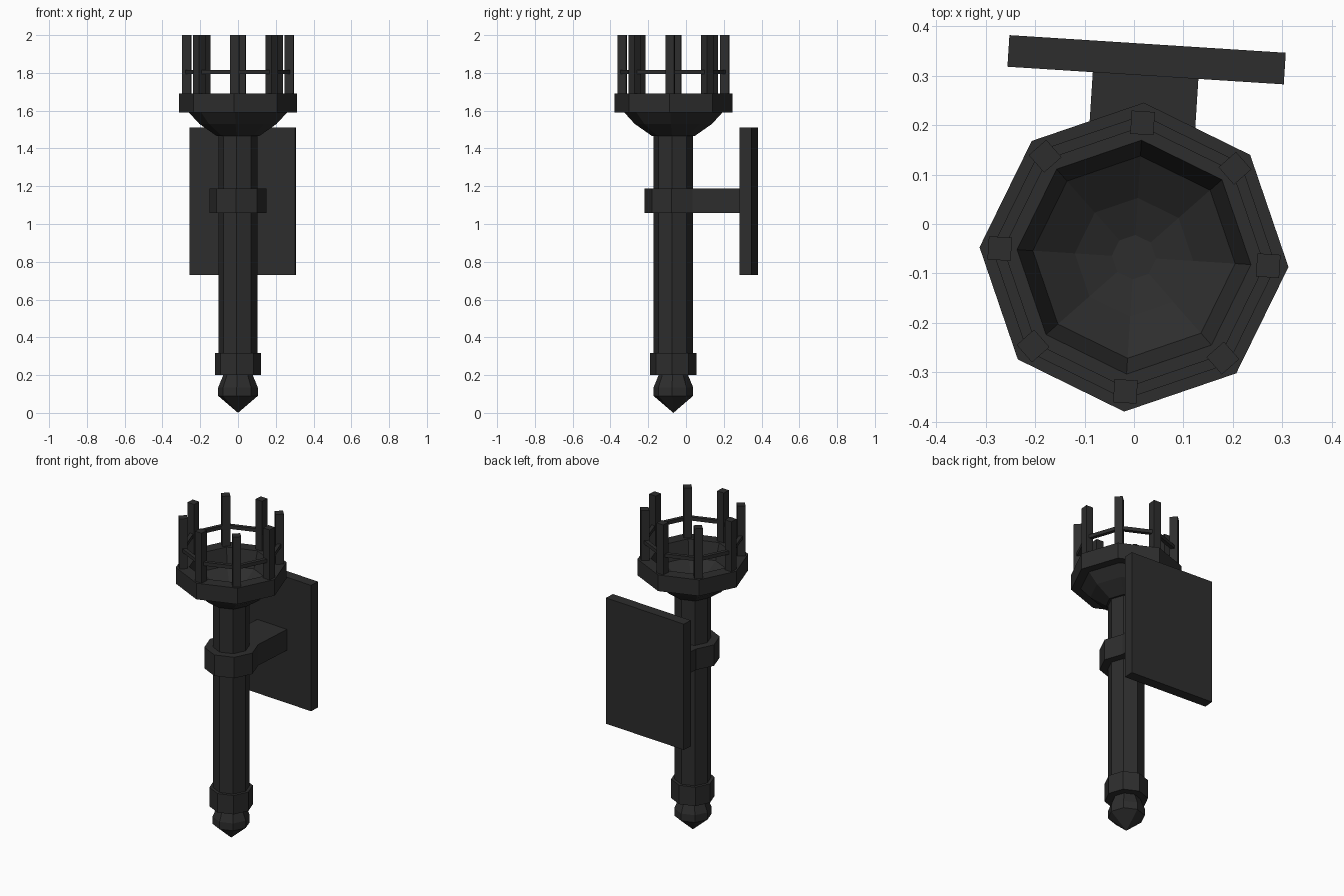
import bpy, bmesh
from math import cos, sin, pi, radians
from mathutils import Matrix

cube = bpy.data.objects.get("Cube")
if cube:
    bpy.data.objects.remove(cube, do_unlink=True)

SIDES = 8
# Common frame: the shaft axis, turned slightly about z
FRAME = Matrix.Translation((0, -0.067, 0)) @ Matrix.Rotation(radians(-3.65), 4, 'Z')

iron = bpy.data.materials.new("dark iron")
iron.use_nodes = True
iron.diffuse_color = (0.026, 0.026, 0.026, 1)
iron.node_tree.nodes["Principled BSDF"].inputs["Base Color"].default_value = iron.diffuse_color


def finish(name, bm):
    bmesh.ops.remove_doubles(bm, verts=bm.verts, dist=1e-5)
    bmesh.ops.recalc_face_normals(bm, faces=bm.faces)
    mesh = bpy.data.meshes.new(name)
    bm.to_mesh(mesh)
    bm.free()
    mesh.materials.append(iron)
    obj = bpy.data.objects.new(name, mesh)
    obj.matrix_world = FRAME
    bpy.context.collection.objects.link(obj)
    return obj


def turned(name, profile, closed=False):
    """Eight-sided solid from a (radius, height) profile."""
    bm = bmesh.new()
    verts = [bm.verts.new((r, 0, z)) for r, z in profile]
    edges = [bm.edges.new(pair) for pair in zip(verts, verts[1:])]
    if closed:
        edges.append(bm.edges.new((verts[-1], verts[0])))
    bmesh.ops.spin(bm, geom=verts + edges, cent=(0, 0, 0), axis=(0, 0, 1),
                   angle=2 * pi, steps=SIDES, use_merge=True)
    bmesh.ops.dissolve_degenerate(bm, dist=1e-5, edges=bm.edges)
    return finish(name, bm)


def prism(name, radius, low, high):
    return turned(name, [(0, low), (radius, low), (radius, high), (0, high)])


def box(name, center, size, turn=0):
    bm = bmesh.new()
    bmesh.ops.create_cube(bm, size=1, matrix=Matrix.Rotation(turn, 4, 'Z')
                          @ Matrix.Translation(center) @ Matrix.Diagonal((*size, 1)))
    return finish(name, bm)


# Handle: pointed finial, lower collar, shaft and clamp
turned("finial", [(0, 0), (0.105, 0.09), (0.105, 0.135), (0.074, 0.21), (0, 0.21)])
prism("lower_collar", 0.123, 0.2, 0.317)
prism("shaft", 0.104, 0.3, 1.48)
prism("clamp", 0.152, 1.057, 1.187)

# Wall mount
box("mount_arm", (0, 0.242, 1.122), (0.214, 0.27, 0.13))
box("wall_plate", (0, 0.4, 1.12), (0.56, 0.064, 0.78))

# Bowl with a thick rim and a hollow inside
turned("bowl", [(0, 1.467), (0.115, 1.467), (0.205, 1.53), (0.26, 1.59), (0.313, 1.59),
                (0.313, 1.69), (0.237, 1.69), (0.205, 1.59), (0.12, 1.535),
                (0.045, 1.51), (0, 1.51)])

# Basket: upright bars joined by a thin rail
for i in range(SIDES):
    box(f"basket_bar_{i + 1}", (0.272, 0, 1.842), (0.047, 0.047, 0.316), 2 * pi * i / SIDES)
turned("basket_rail", [(0.264, 1.793), (0.288, 1.793), (0.288, 1.815), (0.264, 1.815)], closed=True)
